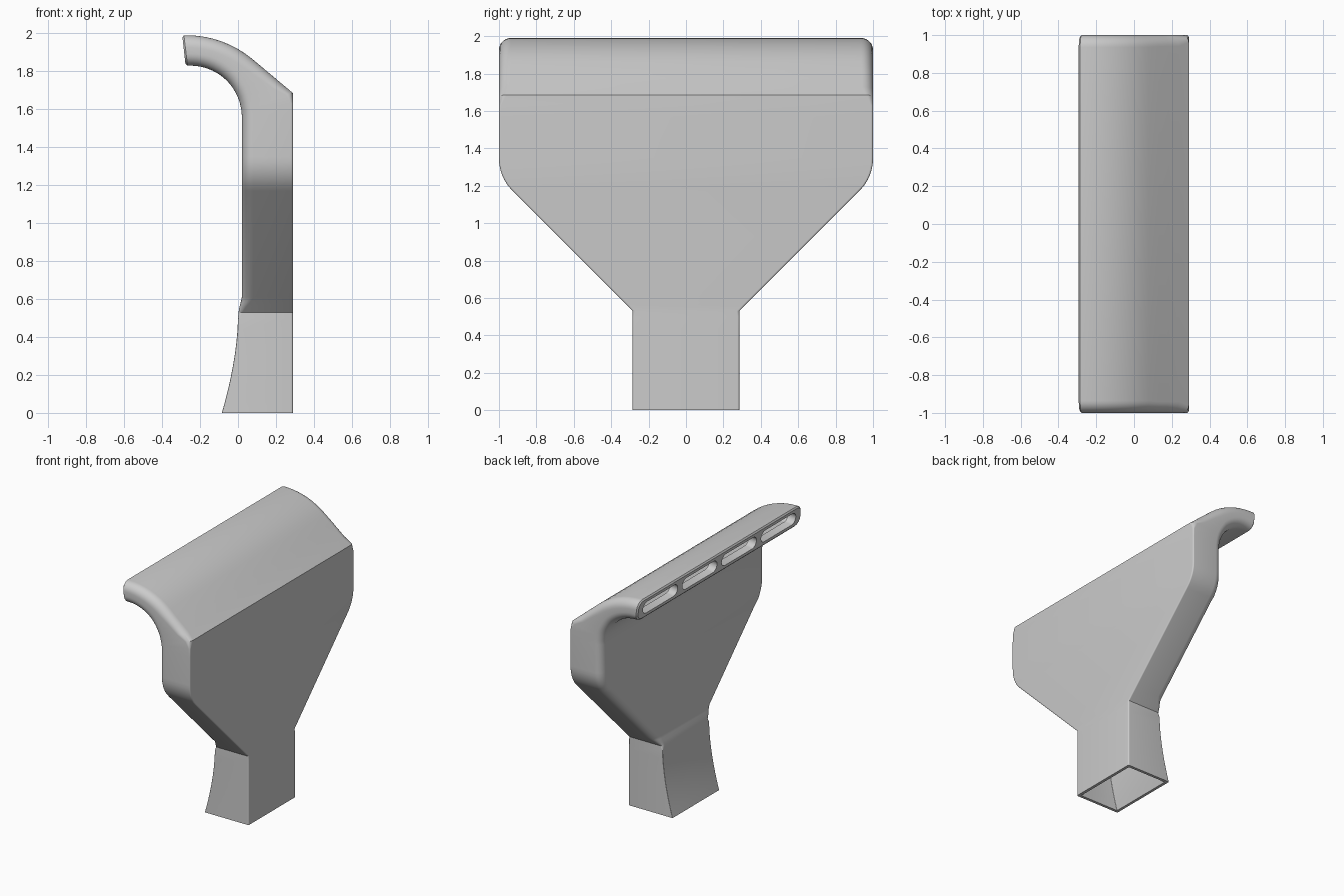
import bpy, bmesh
from math import sin, cos, pi, radians, tan
from mathutils import Vector

cube = bpy.data.objects.get("Cube")
if cube:
    bpy.data.objects.remove(cube, do_unlink=True)

grey = bpy.data.materials.new("plain grey")
grey.use_nodes = True
colour = (0.6, 0.6, 0.6, 1)
grey.diffuse_color = colour
grey.node_tree.nodes["Principled BSDF"].inputs["Base Color"].default_value = colour


def make_object(name, bm):
    bmesh.ops.recalc_face_normals(bm, faces=bm.faces)
    mesh = bpy.data.meshes.new(name)
    bm.to_mesh(mesh)
    bm.free()
    mesh.materials.append(grey)
    obj = bpy.data.objects.new(name, mesh)
    bpy.context.collection.objects.link(obj)
    return obj


def loft(bm, rings):
    rows = [[bm.verts.new(p) for p in ring] for ring in rings]
    for a, b in zip(rows, rows[1:]):
        for i in range(len(a)):
            j = (i + 1) % len(a)
            bm.faces.new((a[i], a[j], b[j], b[i]))
    bm.faces.new(rows[0])
    bm.faces.new(rows[-1])


def section(outer, inner, w, r_in, r_out, stretch=1, inset=0):
    """Rounded rectangle across the duct, from the outer to the inner wall."""
    o, i = Vector((outer[0], 0, outer[1])), Vector((inner[0], 0, inner[1]))
    depth = (i - o).length - 2 * inset
    d = (i - o).normalized()
    o += d * inset
    w -= inset * stretch
    pts = []
    corners = ((1, 0, r_out, 0), (1, 1, r_in, 1), (-1, 1, r_in, 2), (-1, 0, r_out, 3))
    for side, far, r, turn in corners:
        r = max(r - inset, 0.004)
        c = depth - r if far else r
        for k in range(8):
            a = (turn - 1 + k / 7) * pi / 2
            p = o + d * (c + r * sin(a))
            p.y = side * (w - r * stretch) + r * stretch * cos(a)
            pts.append(p)
    return pts


# Half width of the outline: neck, slanted shoulder, rounded wide part
def half_width(z):
    t, corner = 0.1, 1.245
    radius = t / tan(radians(22.5))
    if z <= 0.53:
        return 0.285
    if z < corner - t * cos(pi / 4):
        return 0.285 + z - 0.53
    if z < corner + t:
        dz = corner + t - z
        return 1 - radius + (radius ** 2 - dz ** 2) ** 0.5
    return 1.0


def stations():
    rows = []
    # Flared neck
    for k in range(9):
        z = 0.5 * k / 8
        rows.append(((0.29, z), (-0.085 * (1 - z / 0.5) ** 1.7, z), 0.285, 0.005, 0.01))
    # Step where the neck meets the shoulders
    for z, x, r in ((0.53, 0.003, 0.02), (0.56, 0.008, 0.035), (0.585, 0.015, 0.05), (0.61, 0.02, 0.06)):
        rows.append(((0.29, z), (x, z), half_width(z), r, 0.01, 1.4))
    # Shoulders and upright body
    for z in (1.17, 1.2, 1.23, 1.26, 1.29, 1.32, 1.35, 1.57):
        rows.append(((0.29, z), (0.02, z), half_width(z), 0.06, 0.01, 1.4 if z < 1.18 else 1.1))

    def under(a):
        return (-0.25 + 0.27 * cos(radians(a)), 1.56 + 0.27 * sin(radians(a)))

    # Slope behind the bend
    rows.append(((0.29, 1.63), under(8), 1, 0.06, 0.012))
    rows.append(((0.29, 1.685), under(16), 1, 0.06, 0.04))
    for k in (1, 2, 3):
        f = k / 4
        rows.append(((0.29 - 0.213 * f, 1.685 + 0.179 * f), under(16 + 26 * f), 1, 0.06, 0.06))
    # Curled lip
    for k in range(9):
        f = k / 8
        a = radians(50 + 40 * f)
        rows.append(((-0.27 + 0.54 * cos(a), 1.45 + 0.54 * sin(a)), under(42 + 46 * f), 1, 0.064, 0.064))
    return rows


rows = stations()
tip_out, tip_in = (-0.285, 1.99), (-0.266, 1.83)
outer_rings = [section(*r) for r in rows]
outer_rings.append(section(tip_out, tip_in, 1, 0.064, 0.064))
outer_rings.append(section((-0.294, 1.99), (-0.276, 1.83), 1, 0.064, 0.064, 1, 0.012))
bm = bmesh.new()
loft(bm, outer_rings)
nozzle = make_object("nozzle_body", bm)

# Hollow inside, open at the neck
first = rows[0]
below = ((0.29, -0.05), (-0.1, -0.05)) + first[2:]
bm = bmesh.new()
loft(bm, [section(*r, **{"inset": 0.022}) for r in [below] + rows[1:-1]])
cavity = make_object("cavity_cutter", bm)

# Four pill-shaped slots in the lip
bm = bmesh.new()
up = (Vector((tip_out[0], 0, tip_out[1])) - Vector((tip_in[0], 0, tip_in[1]))).normalized()
ahead = Vector((-up.z, 0, up.x))
middle = Vector((-0.285, 0, 1.91))
for y in (-0.72, -0.24, 0.24, 0.72):
    rings = []
    for reach in (-0.07, 0.06):
        ring = []
        for k in range(24):
            a = 2 * pi * (k + 0.5) / 24
            side = 0.165 if cos(a) > 0 else -0.165
            p = middle + ahead * reach + up * 0.046 * sin(a)
            p.y = y + side + 0.046 * cos(a)
            ring.append(p)
        rings.append(ring)
    loft(bm, rings)
slots = make_object("slot_cutter", bm)

bpy.ops.object.select_all(action="DESELECT")
bpy.context.view_layer.objects.active = nozzle
nozzle.select_set(True)
for cutter in (cavity, slots):
    mod = nozzle.modifiers.new(cutter.name, "BOOLEAN")
    mod.operation = "DIFFERENCE"
    mod.solver = "EXACT"
    mod.object = cutter
    bpy.ops.object.modifier_apply(modifier=mod.name)
    bpy.data.objects.remove(cutter, do_unlink=True)
bpy.ops.object.shade_smooth_by_angle(angle=radians(30))
